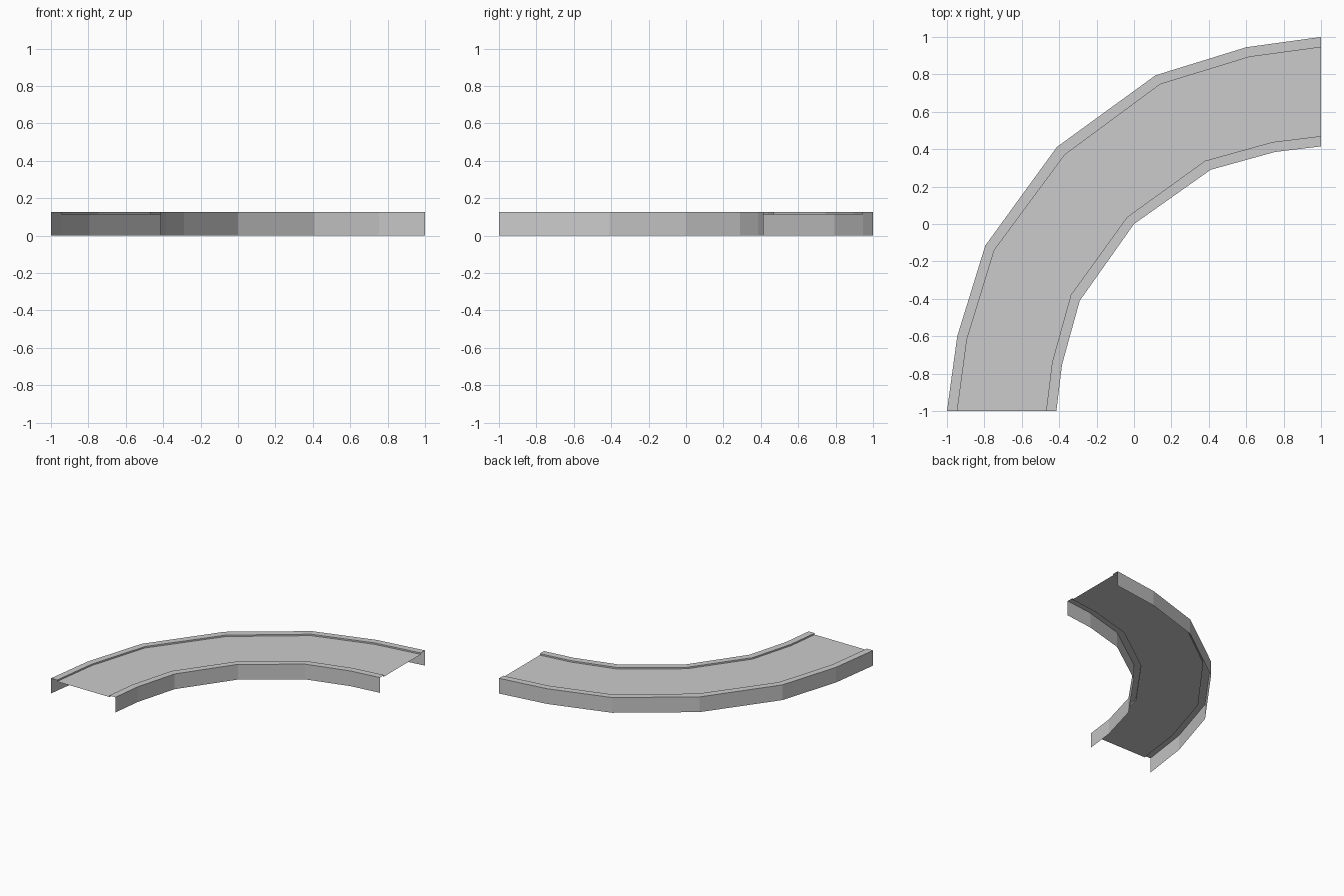
import bpy, bmesh

if "Cube" in bpy.data.objects:
    bpy.data.objects.remove(bpy.data.objects["Cube"])

TOP, ROAD = 0.125, 0.113   # kerb height and slightly sunken road height

# Half of each rail in plan; the other half mirrors across the diagonal
outer = [(-1, -1), (-0.945, -0.6), (-0.795, -0.115), (-0.412, 0.412)]
outer_lip = [(-0.945, -1), (-0.893, -0.617), (-0.747, -0.14), (-0.37, 0.37)]
inner_lip = [(-0.47, -1), (-0.438, -0.74), (-0.338, -0.38), (-0.037, 0.037)]
inner = [(-0.415, -1), (-0.385, -0.753), (-0.29, -0.41), (0, 0)]


def full(half):
    return half + [(-y, -x) for x, y in reversed(half[:-1])]


def sweep(name, rails):
    """Skin flat faces between neighbouring rails, each given as (half plan, z)."""
    bm = bmesh.new()
    rows = [[bm.verts.new((x, y, z)) for x, y in full(half)] for half, z in rails]
    for a, b in zip(rows, rows[1:]):
        for i in range(len(a) - 1):
            bm.faces.new((a[i], b[i], b[i + 1], a[i + 1]))
    mesh = bpy.data.meshes.new(name)
    bm.to_mesh(mesh)
    bm.free()
    obj = bpy.data.objects.new(name, mesh)
    bpy.context.collection.objects.link(obj)
    return obj


# Outer side wall with kerb and step
sweep("outer_kerb", [(outer, 0), (outer, TOP), (outer_lip, TOP), (outer_lip, ROAD)])
# Road surface, open at both ends
sweep("road_surface", [(outer_lip, ROAD), (inner_lip, ROAD)])
# Inner side wall with kerb and step
sweep("inner_kerb", [(inner_lip, ROAD), (inner_lip, TOP), (inner, TOP), (inner, 0)])
